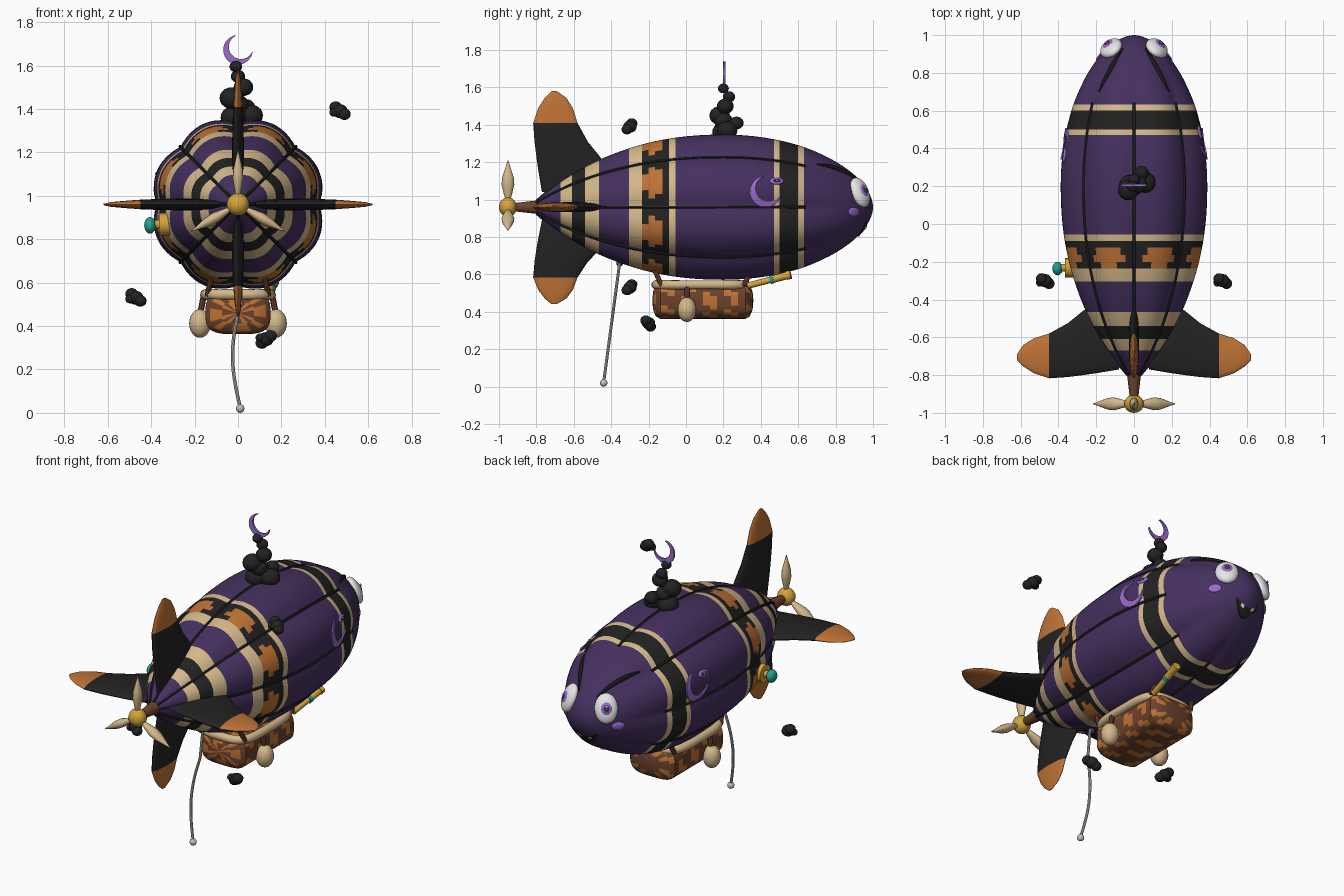
import bpy, bmesh, math
from math import sin, cos, pi, radians, hypot, atan2
from mathutils import Vector, Matrix

if "Cube" in bpy.data.objects:
    bpy.data.objects.remove(bpy.data.objects["Cube"])

def material(name, *rgb):
    m = bpy.data.materials.new(name)
    m.use_nodes = True
    m.diffuse_color = (*rgb, 1)
    m.node_tree.nodes["Principled BSDF"].inputs["Base Color"].default_value = (*rgb, 1)
    return m

purple = material("deep purple", .06, .03, .115)
black = material("charcoal black", .016, .016, .016)
cream = material("cream", .66, .48, .26)
orange = material("burnt orange", .52, .17, .036)
brown = material("brown", .15, .055, .025)
gold = material("gold", .65, .37, .045)
violet = material("light violet", .33, .15, .62)
white = material("white", .82, .82, .82)
teal = material("teal", .015, .36, .29)
silver = material("silver", .55, .54, .52)
AXIS = .96
parts = []

def finish(name, bm, mats):
    bmesh.ops.recalc_face_normals(bm, faces=bm.faces)
    me = bpy.data.meshes.new(name)
    bm.to_mesh(me)
    bm.free()
    for m in mats:
        me.materials.append(m)
    ob = bpy.data.objects.new(name, me)
    bpy.context.scene.collection.objects.link(ob)
    parts.append(ob)

def loft(name, rings, mats, rule=None, closed=False):
    """Skin rings of points; rule(centre, ring, segment) gives the material slot."""
    bm = bmesh.new()
    vs = [[bm.verts.new(p) for p in r] for r in rings]
    n = len(rings[0])
    for j in range(len(vs) if closed else len(vs) - 1):
        a, b = vs[j], vs[(j + 1) % len(vs)]
        for i in range(n):
            k = (i + 1) % n
            f = bm.faces.new((a[i], a[k], b[k], b[i]))
            if rule:
                f.material_index = rule(f.calc_center_median(), j, i)
    if not closed:
        for ring, j in ((vs[0], 0), (vs[-1], len(vs) - 2)):
            f = bm.faces.new(ring)
            if rule:
                f.material_index = rule(f.calc_center_median(), j, 0)
    finish(name, bm, mats)

def tube(name, pts, radius, mat, n=10, closed=False):
    pts = [Vector(p) for p in pts]
    rings, last = [], len(pts) - 1
    for i, p in enumerate(pts):
        a, b = (pts[i - 1], pts[(i + 1) % len(pts)]) if closed else (pts[max(i - 1, 0)], pts[min(i + 1, last)])
        q = Vector((0, 0, 1)).rotation_difference(b - a)
        r = radius(i / last) if callable(radius) else radius
        rings.append([p + q @ Vector((r * cos(t), r * sin(t), 0)) for t in (2 * pi * k / n for k in range(n))])
    loft(name, rings, [mat], closed=closed)

def ball(name, loc, scale, mat, normal=None, seg=20):
    bm = bmesh.new()
    bmesh.ops.create_uvsphere(bm, u_segments=seg, v_segments=seg // 2 + 2, radius=1)
    rot = normal.to_track_quat('Z', 'Y').to_matrix().to_4x4() if normal else Matrix()
    bm.transform(Matrix.Translation(loc) @ rot @ Matrix.Diagonal((*scale, 1)))
    finish(name, bm, [mat])

# Hull surface: spindle with eight soft lobes that fade out at the nose
def spindle(y):
    if y > .2:
        return .385 * max(1 - ((y - .2) / .8) ** 2, 0) ** .55
    return .385 * max(1 - ((.2 - y) / 1.03) ** 2.2, 0) ** .9

def surf(y, a, off=0.0):
    fade = min(max((.95 - y) / .32, 0), 1)
    r = spindle(y) * (1 + fade * (.075 * abs(sin(4 * a)) - .025)) + off
    return Vector((r * cos(a), y, AXIS + r * sin(a)))

def normal_at(y, a):
    e = .004
    n = (surf(y, a + e) - surf(y, a - e)).cross(surf(y + e, a) - surf(y - e, a)).normalized()
    return n if n.dot(Vector((cos(a), 0, sin(a)))) > 0 else -n

BANDS = [(-.67, -.61, 2), (-.61, -.54, 1), (-.54, -.465, 2), (-.305, -.235, 2), (-.235, -.2, 4),
         (-.2, -.165, 5), (-.165, -.125, 6), (-.125, -.09, 1), (-.09, -.055, 2),
         (.47, .5, 2), (.5, .6, 1), (.6, .632, 2)]
STEP_WIDTH = {4: 7, 5: 15, 6: 11}

def hull_colour(c, j, i):
    for lo, hi, kind in BANDS:
        if lo < c.y < hi:
            if kind < 4:
                return kind
            d = abs(math.degrees(atan2(c.z - AXIS, c.x)) % 45 - 22.5)
            return 3 if d < STEP_WIDTH[kind] else 1
    return 0

edges = {e for b in BANDS for e in b[:2]}
fill = [.2 + .7995 * sin(pi / 2 * k / 22) for k in range(23)] + [.2 - 1.025 * sin(pi / 2 * k / 24) for k in range(1, 25)]
ys = sorted(edges | {y for y in fill if all(abs(y - e) > .008 for e in edges)})
SEG = 96
loft("hull", [[surf(y, 2 * pi * i / SEG) for i in range(SEG)] for y in ys], [purple, black, cream, orange], hull_colour)

# Seam ribs along the creases
for k in range(8):
    tube("seam_rib", [surf(-.8 + 1.44 * t / 30, k * pi / 4, .002) for t in range(31)], .008, black, 6)

# Tail fins, lofted outward from the axis: distance, rear edge, front edge, half thickness
FIN = [(.08, -.77, -.42, .02), (.2, -.79, -.42, .027), (.27, -.8, -.46, .027), (.35, -.81, -.525, .026),
       (.45, -.817, -.58, .022), (.53, -.79, -.605, .016), (.585, -.755, -.64, .011), (.62, -.72, -.69, .003)]
for name, ang, k in (("top_fin", 90, 1), ("bottom_fin", 270, .835), ("left_fin", 0, 1), ("right_fin", 180, 1)):
    d = Vector((cos(radians(ang)), 0, sin(radians(ang))))
    side = Vector((-d.z, 0, d.x))
    rings = []
    for r, y0, y1, th in FIN:
        c = d * r * k + Vector((0, (y0 + y1) / 2, AXIS))
        rings.append([c + Vector((0, (y1 - y0) / 2 * cos(t), 0)) + side * th * sin(t) for t in (pi * i / 10 for i in range(20))])
    loft(name, rings, [black, orange], lambda c, j, i: int(j >= 4))

# Tail shaft, hub and three-bladed propeller
tube("tail_shaft", [(0, -.94 + .17 * t / 4, AXIS) for t in range(5)], lambda t: .02 + .02 * t, brown, 14)
ball("propeller_hub", (0, -.952, AXIS), (.052, .048, .052), gold)
for ang in (90, 210, 330):
    d = Vector((cos(radians(ang)), 0, sin(radians(ang))))
    side = Vector((-d.z, 0, d.x))
    loft("propeller_blade", [[Vector((0, -.952 + w * 1.1 * sin(t), AXIS)) + d * r + side * w * .8 * cos(t)
         for t in (pi * i / 6 for i in range(12))]
         for r, w in ((.03, .01), (.07, .02), (.12, .031), (.16, .028), (.21, .013), (.25, .002))], [cream])

# Face: eyes, brows, cheeks
for s in (1, -1):
    def place(y, deg):
        a = radians(deg) if s > 0 else pi - radians(deg)
        return surf(y, a), normal_at(y, a)
    p, n = place(.93, 33)
    ball("eye", p, (.064, .085, .036), white, n, 24)
    ball("iris", p + n * .028, (.032, .038, .012), violet, n)
    ball("pupil", p + n * .037, (.016, .02, .006), purple, n)
    ball("eye_glint", p + n * .041 + Vector((0, 0, .012)), (.007, .007, .004), white, n, 10)
    p, n = place(.895, -8)
    ball("cheek", p, (.036, .024, .008), violet, n)
    tube("brow", [place(.7 + .23 * t / 10, 51 + 14 * t / 10)[0] for t in range(11)],
         lambda t: .005 + .009 * sin(pi * t), black, 8)

# Mouth and teeth, draped over the nose
def nose(x, z, off):
    r = hypot(x, z - AXIS)
    return Vector((x, .2 + .8 * (1 - (r / .385) ** (1 / .55)) ** .5 + off, z))

def nose_plate(name, x0, x1, top, bottom, off, mat):
    rings = []
    for i in range(13):
        x = x0 + (x1 - x0) * i / 12
        rings.append([nose(x, z, o) for z, o in ((top(x), off), (bottom(x), off), (bottom(x), -.01), (top(x), -.01))])
    loft(name, rings, [mat])

lip = lambda x: .85 + 6 * x * x
nose_plate("mouth", -.075, .075, lip, lambda x: lip(x) - .008 - .04 * (1 - (x / .075) ** 2), .006, black)
for x in (-.035, .035):
    nose_plate("tooth", x - .011, x + .011, lip, lambda q: lip(q) - .016, .009, white)

# Crescent moons: one on each flank, one above the smoke
def crescent(name, radius, width, place):
    rings = []
    for i in range(29):
        t = i / 28
        a = radians(45 + 52 + 256 * t)
        r = radius - width * sin(pi * t) - .002
        rings.append([place(q * cos(a), q * sin(a), w) for q, w in ((radius, 1), (r, 1), (r, -1), (radius, -1))])
    loft(name, rings, [violet])

def flank_angle(y, z):
    a = .2
    for _ in range(8):
        a = math.asin(min((z - AXIS) / (surf(y, a) - Vector((0, y, AXIS))).length, 1))
    return a

for s in (1, -1):
    def flank(u, v, w):
        y, z = .425 + s * u, 1.042 + v
        a = flank_angle(y, z)
        return surf(y, a if s > 0 else pi - a, .008 * w)
    crescent("flank_moon", .083, .036, flank)
    y = .425 + s * .06
    a = flank_angle(y, 1.1)
    a = a if s > 0 else pi - a
    p, n = surf(y, a), normal_at(y, a)
    ball("moon_eye", p, (.038, .02, .009), violet, n)
    ball("moon_eye_dark", p + n * .006, (.022, .011, .005), black, n)
    ball("moon_eye_spark", p + n * .009, (.008, .007, .004), violet, n, 10)
crescent("smoke_moon", .068, .03, lambda u, v, w: Vector((u, .205 + .006 * w, 1.672 + v)))

# Smoke column and drifting puffs
for x, y, z, r in ((-.02, .2, 1.36, .06), (.06, .22, 1.37, .055), (-.03, .18, 1.45, .055), (.04, .27, 1.41, .038),
                   (.0, .2, 1.42, .05), (.025, .21, 1.5, .045), (.0, .23, 1.55, .033), (-.01, .2, 1.595, .029)):
    ball("smoke_puff", (x, y, z), (r, r, r * .9), black, None, 16)
for x, y, z, s in ((.47, -.3, 1.39, 1), (-.47, -.3, .53, 1), (.13, -.2, .34, -1)):
    for dx, dy, dz, r in ((-.02, .01, .018, .03), (.02, -.015, -.014, .03), (0, 0, 0, .036), (-.028, -.01, -.006, .022)):
        ball("drifting_puff", (x + dx, y + dy, z + dz * s), (r, r, r * .9), black, None, 14)

# Gondola basket with a woven check, rim, struts and ballast bags
def rounded(t, n):
    f = lambda v: math.copysign(abs(v) ** (2 / n), v)
    return f(cos(t)), f(sin(t))

stations = [(-1, .04), (-.985, .5), (-.93, .86)] + [(-.84 + .14 * k, 1) for k in range(13)] + [(.93, .86), (.985, .5), (1, .04)]
loft("basket", [[Vector((.15 * s * cx, .09 + .27 * t, .46 + .098 * s * cz))
     for cx, cz in (rounded(2 * pi * (i + .5) / 32, 3.4) for i in range(32))] for t, s in stations],
     [brown, orange], lambda c, j, i: int((i + j) % 4 < 2 and j % 3 < 2))
tube("basket_rim", [(.15 * cx, .08 + .24 * cy, .545) for cx, cy in (rounded(2 * pi * i / 48, 4) for i in range(48))],
     .025, cream, 10, True)
for s in (1, -1):
    for y0, y1 in ((-.13, -.18), (.31, .36)):
        tube("strut", [(s * .14, y0, .54), (s * .12, y1, .65)], .013, brown, 8)
    ball("ballast_bag", (s * .175, .005, .412), (.05, .05, .066), cream)
    tube("bag_tie", [(s * .172, .005, .465), (s * .16, .005, .53)], .014, brown, 8)

# Spyglass at the front of the basket
start, end = Vector((.135, .33, .54)), Vector((.165, .56, .6))
for name, a, b, r, mat in (("spyglass_body", 0, .55, .02, gold), ("spyglass_ring", .52, .6, .027, teal),
                           ("spyglass_barrel", .58, .93, .024, gold), ("spyglass_lens", .9, 1, .028, gold)):
    tube(name, [start.lerp(end, a), start.lerp(end, b)], r * .85, mat, 14)

# Side horn with a rounded cap
for name, x0, x1, r, mat in (("horn_flange", -.365, -.31, .052, gold), ("horn_stem", -.4, -.35, .02, gold)):
    tube(name, [(x0, -.232, .868), (x1, -.232, .868)], r, mat, 16)
ball("horn_cap", (-.405, -.236, .864), (.027, .036, .038), teal)

# Trailing rope with a weight
rope = [(.01 - .035 * sin(pi * min(t / .75, 1)) + .012 * max(t - .6, 0), -.44 + .085 * t, .025 + .635 * t)
        for t in (k / 20 for k in range(21))]
tube("rope", rope, .008, silver, 8)
ball("rope_weight", (.01, -.44, .02), (.02, .02, .02), silver, None, 14)
ball("rope_anchor", (0, -.355, .66), (.018, .018, .018), purple, None, 12)

# Smooth shading with sharp edges kept
bpy.ops.object.select_all(action='DESELECT')
for ob in parts:
    ob.select_set(True)
bpy.context.view_layer.objects.active = parts[0]
bpy.ops.object.shade_smooth_by_angle(angle=radians(40))
